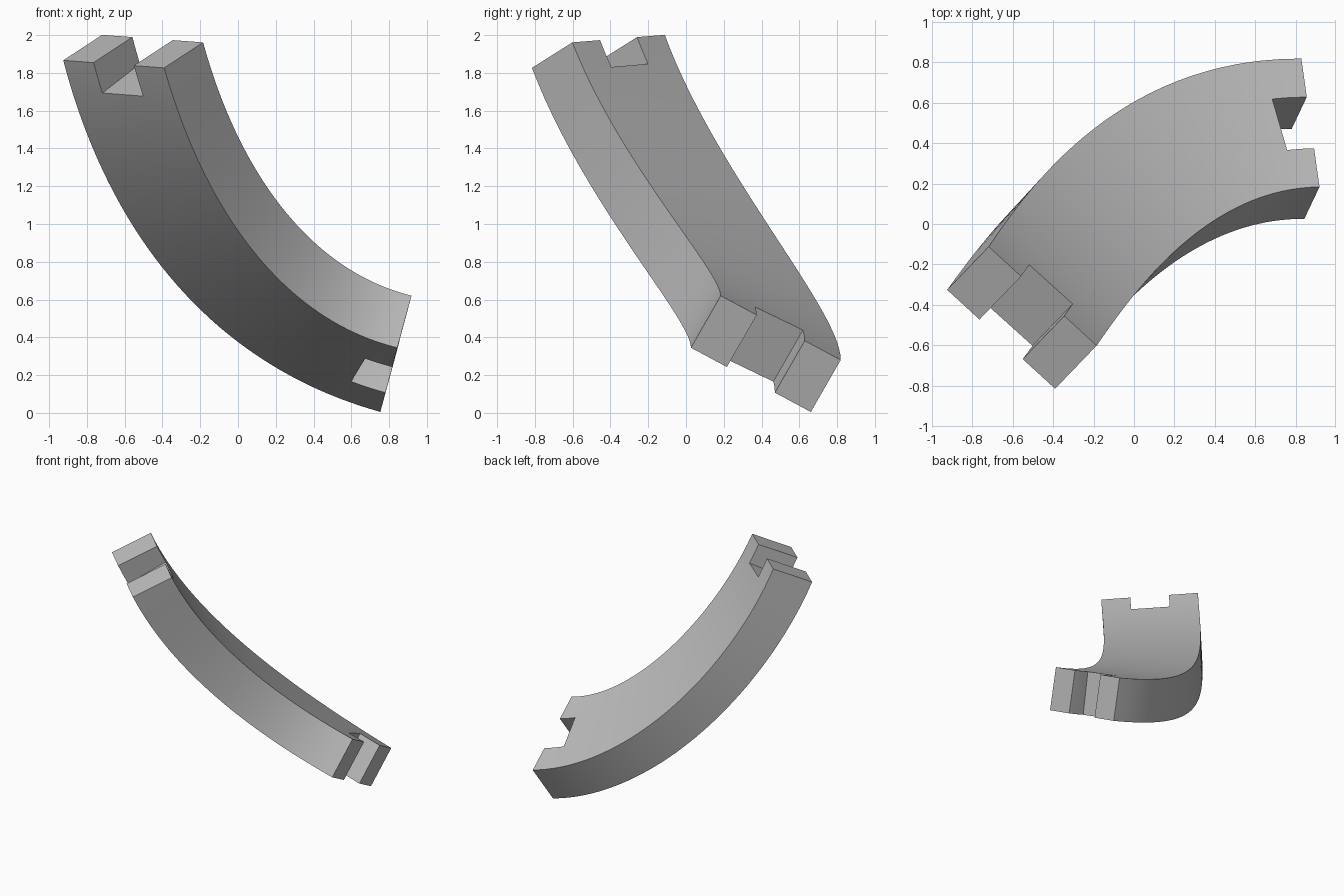
import bpy, bmesh
from mathutils import Vector, Quaternion

cube = bpy.data.objects.get("Cube")
if cube:
    bpy.data.objects.remove(cube, do_unlink=True)

WIDTH, THICK, HANDLE = 0.726, 0.326, 0.8
SLOT_T = 0.07          # slot depth as a share of the path
STEPS = 36

# End frames: centre, width direction, thickness direction
low, low_w, low_t = Vector((0.836, 0.4225, 0.3125)), Vector((0.124, -0.874, 0.468)), Vector((0.229, 0.489, 0.841))
top, top_w, top_t = Vector((-0.555, -0.464, 1.914)), Vector((0.736, -0.674, -0.055)), Vector((0.628, 0.659, 0.414))
low_n = low_w.cross(low_t).normalized()
top_n = top_w.cross(top_t).normalized()
p = [low, low + low_n * HANDLE, top - top_n * HANDLE, top]


def point(t):
    s = 1 - t
    return p[0] * s**3 + p[1] * 3 * s * s * t + p[2] * 3 * s * t * t + p[3] * t**3


def tangent(t):
    s = 1 - t
    return ((p[1] - p[0]) * s * s + (p[2] - p[1]) * 2 * s * t + (p[3] - p[2]) * t * t).normalized()


# Stations along the path; two short steps cover the slot at each end
params = [0, SLOT_T / 2]
params += [SLOT_T + (1 - 2 * SLOT_T) * i / STEPS for i in range(STEPS + 1)]
params += [1 - SLOT_T / 2, 1]

# Carry the width direction along the path with the least twist
widths, n, w = [], low_n, low_w.normalized()
for t in params:
    nt = tangent(t)
    w = n.rotation_difference(nt) @ w
    n = nt
    widths.append(w.copy())
goal = (top_w - n * top_w.dot(n)).normalized()
residual = w.angle(goal) * (1 if w.cross(goal).dot(n) > 0 else -1)

# Sections, split into three columns across the width
bm = bmesh.new()
grid = []
for t, w in zip(params, widths):
    n = tangent(t)
    w = (Quaternion(n, residual * t) @ w).normalized()
    v = n.cross(w)
    grid.append([[bm.verts.new(point(t) + w * WIDTH * a + v * THICK * b) for b in (-0.5, 0.5)]
                 for a in (-0.5, -0.2, 0.2, 0.5)])

CELLS = len(params) - 1


def solid(i, j):
    if not (0 <= i < CELLS and 0 <= j < 3):
        return False
    return j != 1 or 2 <= i < CELLS - 2


# Skin every filled cell where it meets open space
for i in range(CELLS):
    for j in range(3):
        if not solid(i, j):
            continue
        a, b, c, d = grid[i][j], grid[i][j + 1], grid[i + 1][j + 1], grid[i + 1][j]
        for k in (0, 1):
            bm.faces.new((a[k], b[k], c[k], d[k]))
        for (q, r), near in (((a, b), (i - 1, j)), ((c, d), (i + 1, j)),
                             ((d, a), (i, j - 1)), ((b, c), (i, j + 1))):
            if not solid(*near):
                bm.faces.new((q[0], r[0], r[1], q[1]))
bmesh.ops.delete(bm, geom=[v for v in bm.verts if not v.link_faces], context='VERTS')
bmesh.ops.recalc_face_normals(bm, faces=bm.faces)

mesh = bpy.data.meshes.new("curved_beam")
bm.to_mesh(mesh)
bm.free()
beam = bpy.data.objects.new("curved_beam", mesh)
bpy.context.collection.objects.link(beam)

# Plain grey
grey = bpy.data.materials.new("light_grey")
grey.use_nodes = True
colour = (0.5, 0.5, 0.5, 1)
grey.diffuse_color = colour
grey.node_tree.nodes["Principled BSDF"].inputs["Base Color"].default_value = colour
mesh.materials.append(grey)

bpy.ops.object.select_all(action='DESELECT')
beam.select_set(True)
bpy.context.view_layer.objects.active = beam
bpy.ops.object.shade_smooth_by_angle(angle=0.5)
